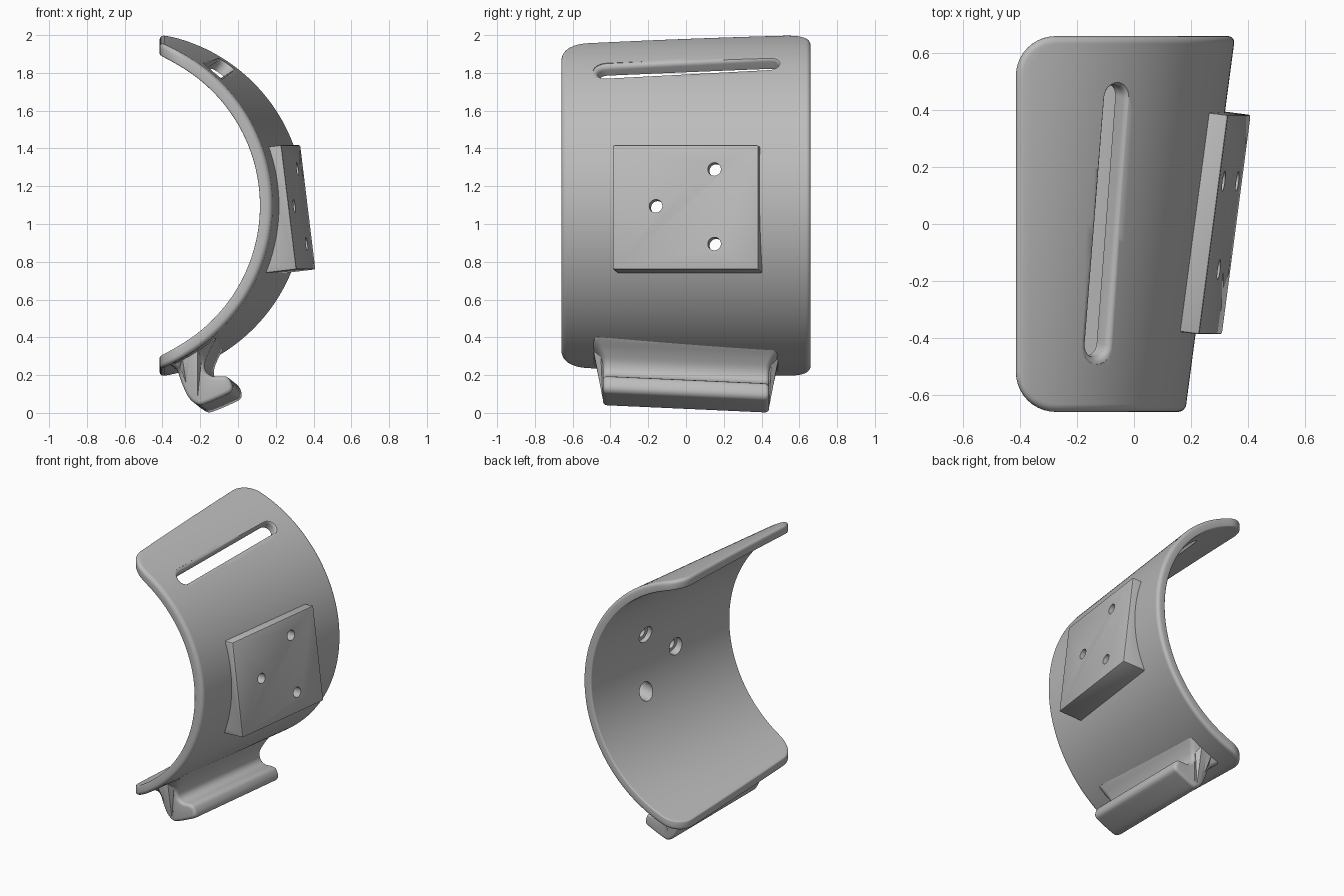
import bpy, bmesh
from math import sin, cos, acos, sqrt, pi
from mathutils import Vector

cube = bpy.data.objects.get("Cube")
if cube:
    bpy.data.objects.remove(cube, do_unlink=True)

grey = bpy.data.materials.new("plain grey")
grey.use_nodes = True
colour = (0.5, 0.5, 0.5, 1)
grey.diffuse_color = colour
grey.node_tree.nodes["Principled BSDF"].inputs["Base Color"].default_value = colour

OUTER, INNER, MID_Z = 0.92, 0.855, 1.097


def axis_x(y):
    """The cuff's round axis leans sideways from front to back."""
    return -0.6525 + 0.1326 * y


def make_object(name, bm):
    bmesh.ops.recalc_face_normals(bm, faces=bm.faces)
    mesh = bpy.data.meshes.new(name)
    bm.to_mesh(mesh)
    bm.free()
    mesh.materials.append(grey)
    obj = bpy.data.objects.new(name, mesh)
    bpy.context.collection.objects.link(obj)
    return obj


def bridge(bm, a, b):
    for i in range(len(a)):
        k = (i + 1) % len(a)
        bm.faces.new((a[i], a[k], b[k], b[i]))


def loft(name, rings):
    """Closed rings of points joined into a capped solid."""
    bm = bmesh.new()
    loops = [[bm.verts.new(p) for p in ring] for ring in rings]
    for a, b in zip(loops, loops[1:]):
        bridge(bm, a, b)
    caps = [bm.faces.new(loops[0]), bm.faces.new(loops[-1])]
    bmesh.ops.triangulate(bm, faces=caps)
    return make_object(name, bm)


def activate(obj):
    bpy.ops.object.select_all(action='DESELECT')
    obj.select_set(True)
    bpy.context.view_layer.objects.active = obj


def cut(obj, cutter):
    mod = obj.modifiers.new("cut", 'BOOLEAN')
    mod.operation, mod.solver, mod.object = 'DIFFERENCE', 'EXACT', cutter
    activate(obj)
    bpy.ops.object.modifier_apply(modifier=mod.name)


# Curved shell: a leaning arc with rounded corners and softened rims
ROWS, CORNER, STRAIGHT = 96, 10, 16


def shell_grid(inset, radius):
    half, x0, r = 0.66 - inset, -0.415 + inset, 0.14 - inset
    cols = []
    for k in range(CORNER + 1):
        a = pi / 2 * k / CORNER
        cols.append((-half + r * (1 - cos(a)), x0 + r * (1 - sin(a))))
    y1 = cols[-1][0]
    flat = [(y1 - 2 * y1 * k / STRAIGHT, x0) for k in range(1, STRAIGHT)]
    cols = cols + flat + [(-y, x) for y, x in reversed(cols)]
    grid = []
    for y, x in cols:
        span = acos((x - axis_x(y)) / radius)
        grid.append([Vector((axis_x(y) + radius * cos(t), y, MID_Z + radius * sin(t)))
                     for t in (span * (1 - 2 * i / ROWS) for i in range(ROWS + 1))])
    return grid


def rim(grid):
    return ([c[0] for c in grid[:-1]] + grid[-1][:-1]
            + [c[-1] for c in reversed(grid[1:])] + grid[0][:0:-1])


bm = bmesh.new()
layers = []
for k in range(6):
    a = pi / 2 * k / 5
    layers.append((0.025 * (1 - sin(a)), OUTER - 0.025 * (1 - cos(a))))
layers[0:6] = [(0.025 * (1 - sin(pi / 2 * k / 5)), OUTER - 0.025 * (1 - cos(pi / 2 * k / 5)))
               for k in range(6)]
layers += [(0.008 * (1 - cos(pi / 2 * k / 3)), INNER + 0.008 * (1 - sin(pi / 2 * k / 3)))
           for k in range(4)]
loops = []
for n, (inset, radius) in enumerate(layers):
    grid = shell_grid(inset, radius)
    if n in (0, len(layers) - 1):
        vg = [[bm.verts.new(p) for p in col] for col in grid]
        for c, d in zip(vg, vg[1:]):
            for i in range(ROWS):
                bm.faces.new((c[i], c[i + 1], d[i + 1], d[i]))
        loops.append(rim(vg))
    else:
        loops.append([bm.verts.new(p) for p in rim(grid)])
for a, b in zip(loops, loops[1:]):
    bridge(bm, a, b)
shell = make_object("curved_shell", bm)

# Strap slot with a flared outer edge
centre = Vector((axis_x(0.01) + OUTER * 0.606, 0.01, MID_Z + OUTER * 0.796))
along = Vector((0.075, 0.95, 0.05)).normalized()
out = Vector((0.606, -0.08, 0.796))
across = out.cross(along).normalized()
out = along.cross(across).normalized()


def capsule(hw, depth):
    ring = []
    for k in range(26):
        a = pi * (k if k < 13 else k - 1) / 12
        end = 0.435 if k < 13 else -0.435
        ring.append(centre - out * depth + along * (end + hw * sin(a)) + across * hw * cos(a))
    return ring


flare = [(0.045 + 0.025 * (1 - sin(pi / 2 * k / 5)), 0.025 * (1 - cos(pi / 2 * k / 5)))
         for k in range(6)]
slot = loft("slot_cutter", [capsule(h, d) for h, d in [(0.07, -0.05)] + flare + [(0.045, 0.2)]])
cut(shell, slot)

# Mounting block with a leaning flat face, trimmed to the shell's curve
face_out = Vector((1, -0.131, 0.122)).normalized()


def on_face(y, z):
    return Vector((0.41 + 0.131 * (y - 0.38) - 0.122 * (z - 0.76), y, z))


corners = [on_face(y, z) for y, z in ((-0.388, 0.76), (0.383, 0.76), (0.383, 1.418), (-0.388, 1.418))]
block = loft("mounting_block", [corners, [p - face_out * 0.2 for p in corners]])
bevel = block.modifiers.new("bevel", 'BEVEL')
bevel.width, bevel.segments = 0.008, 2
activate(block)
bpy.ops.object.modifier_apply(modifier=bevel.name)
core = loft("core_cutter", [[(axis_x(y) + 0.885 * cos(t), y, MID_Z + 0.885 * sin(t))
                             for t in (2 * pi * k / 160 for k in range(160))] for y in (-0.8, 0.8)])
cut(block, core)

# Screw holes, counterbored from the inside
side = face_out.cross(Vector((0, 1, 0))).normalized()
up = face_out.cross(side)
cutters = [slot, core]
for y, z in ((0.15, 1.29), (0.15, 0.895), (-0.16, 1.095)):
    hole = loft("hole_cutter", [
        [on_face(y, z) - face_out * d + (side * cos(t) + up * sin(t)) * r
         for t in (2 * pi * k / 32 for k in range(32))]
        for r, d in ((0.035, -0.05), (0.035, 0.075), (0.06, 0.075), (0.06, 0.3))])
    cut(shell, hole)
    cut(block, hole)
    cutters.append(hole)
for c in cutters:
    bpy.data.objects.remove(c, do_unlink=True)

# Strap hook below: a smooth section swept front to back, flaring into the shell
points = [Vector(p) for p in (
    (-0.34, 0.255), (-0.30, 0.21), (-0.27, 0.13), (-0.235, 0.06), (-0.19, 0.025), (-0.15, 0.028),
    (-0.04, 0.075), (-0.01, 0.095), (-0.005, 0.125), (-0.025, 0.165), (-0.055, 0.175),
    (-0.11, 0.175), (-0.145, 0.2), (-0.15, 0.25), (-0.125, 0.315), (-0.09, 0.39), (-0.2, 0.33))]
section = []
for i in range(len(points)):
    p0, p1, p2, p3 = (points[(i + k) % len(points)] for k in (-1, 0, 1, 2))
    for t in (0, 0.25, 0.5, 0.75):
        section.append(0.5 * (2 * p1 + (p2 - p0) * t + (2 * p0 - 5 * p1 + 4 * p2 - p3) * t * t
                              + (3 * p1 - p0 - 3 * p2 + p3) * t ** 3))


def hook_ring(y, inset):
    ring = []
    for i, p in enumerate(section):
        d = (section[(i + 1) % len(section)] - section[i - 1]).normalized()
        x = p.x - d.y * inset + 0.057 * y
        z = p.y + d.x * inset - 0.045 * y
        gap = sqrt((x - axis_x(y)) ** 2 + (z - MID_Z) ** 2) - OUTER
        spread = 0.05 * min(1, max(0, 1 - gap / 0.07)) ** 2
        ring.append((x, y * (1 + spread / 0.44), z))
    return ring


ends = [(0.44 - 0.022 * (1 - cos(a)), 0.022 * (1 - sin(a))) for a in (pi / 8 * k for k in range(5))]
hook = loft("strap_hook", [hook_ring(-y, s) for y, s in ends]
            + [hook_ring(y, s) for y, s in reversed(ends)])

for obj in (shell, block, hook):
    activate(obj)
    bpy.ops.object.shade_smooth_by_angle(angle=0.6)
